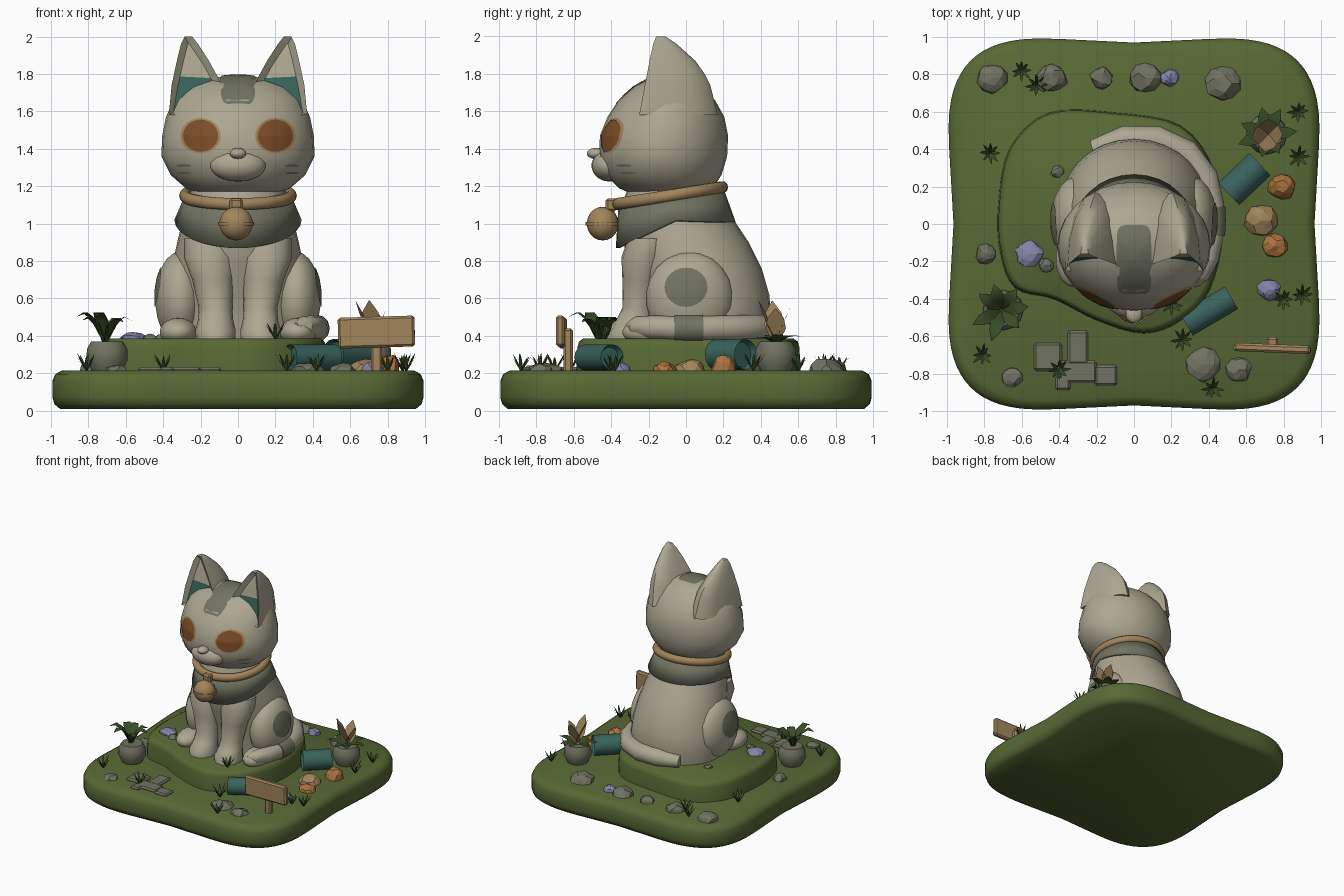
import bpy, bmesh, math, random
from math import sin, cos, pi
from mathutils import Vector, Matrix
from mathutils.bvhtree import BVHTree

if "Cube" in bpy.data.objects:
    bpy.data.objects.remove(bpy.data.objects["Cube"])
random.seed(4)

def mat(name, *c):
    m = bpy.data.materials.new(name)
    m.diffuse_color = (*c, 1)
    m.use_nodes = True
    m.node_tree.nodes["Principled BSDF"].inputs["Base Color"].default_value = m.diffuse_color
    return m

GRASS = mat("grass green", .098, .141, .035)
LEAF = mat("dark leaf green", .04, .075, .018)
STONE = mat("pale stone", .42, .39, .29)
GREY = mat("moss grey", .165, .17, .12)
TEAL = mat("teal", .04, .125, .105)
TAN = mat("tan", .36, .235, .105)
BROWN = mat("amber brown", .21, .075, .02)
PURPLE = mat("lilac crystal", .24, .23, .40)
ORANGE = mat("rust orange", .42, .17, .05)

def finish(name, bm, mats, angle=40, normals=True):
    if normals:
        bmesh.ops.recalc_face_normals(bm, faces=bm.faces)
    me = bpy.data.meshes.new(name)
    bm.to_mesh(me)
    bm.free()
    for m in mats if isinstance(mats, list) else [mats]:
        me.materials.append(m)
    o = bpy.data.objects.new(name, me)
    bpy.context.collection.objects.link(o)
    if angle:
        bpy.ops.object.select_all(action='DESELECT')
        o.select_set(True)
        bpy.context.view_layer.objects.active = o
        bpy.ops.object.shade_smooth_by_angle(angle=math.radians(angle))
    return o

def loft_bm(rings, caps=True):
    bm = bmesh.new()
    vs = [[bm.verts.new(p) for p in r] for r in rings]
    n = len(rings[0])
    for a, b in zip(vs, vs[1:]):
        for i in range(n):
            bm.faces.new((a[i], a[(i + 1) % n], b[(i + 1) % n], b[i]))
    if caps:
        bm.faces.new(vs[0])
        bm.faces.new(vs[-1])
    bmesh.ops.recalc_face_normals(bm, faces=bm.faces)
    return bm

def ring(z, cx, cy, hx, hy, n=24):
    return [(cx + hx * cos(2*pi*i/n), cy + hy * sin(2*pi*i/n), z) for i in range(n)]

def span(z, hx, y0, y1):
    return ring(z, 0, (y0 + y1) / 2, hx, (y1 - y0) / 2, 28)

def ball(name, c, r, m, rot=0):
    bm = bmesh.new()
    bmesh.ops.create_uvsphere(bm, u_segments=18, v_segments=11, radius=1,
        matrix=Matrix.Translation(c) @ Matrix.Rotation(rot, 4, 'Z') @ Matrix.Diagonal((*r, 1)))
    return finish(name, bm, m)

def box(name, c, s, m, rz=0, ry=0, bev=.012):
    bm = bmesh.new()
    bmesh.ops.create_cube(bm, size=1, matrix=Matrix.Translation(c) @ Matrix.Rotation(rz, 4, 'Z')
                          @ Matrix.Rotation(ry, 4, 'Y') @ Matrix.Diagonal((*s, 1)))
    bmesh.ops.bevel(bm, geom=bm.edges[:], offset=bev, segments=1, affect='EDGES')
    return finish(name, bm, m, 0)

def rock(name, x, y, r, h, m, z=.215):
    bm = bmesh.new()
    bmesh.ops.create_icosphere(bm, subdivisions=2, radius=1)
    for v in bm.verts:
        v.co *= random.uniform(.84, 1.08)
        v.co = Vector((x + v.co.x * r, y + v.co.y * r * .95, z + max(v.co.z, -.15) * h))
    return finish(name, bm, m, 0)

def tube(name, pts, radii, m, n=12):
    pts = [Vector(p) for p in pts]
    rings = []
    for i, p in enumerate(pts):
        t = (pts[min(i + 1, len(pts) - 1)] - pts[max(i - 1, 0)]).normalized()
        s = t.cross(Vector((0, 0, 1))).normalized()
        u = s.cross(t)
        rings.append([p + radii[i] * (s * cos(2*pi*k/n) + u * sin(2*pi*k/n)) for k in range(n)])
    return finish(name, loft_bm(rings), m)

def decal(name, target, ray, cu, cv, ru, rv, m, e=2, off=.006):
    # thin painted plate draped on a target by casting rays
    me = target.data
    tree = BVHTree.FromPolygons([v.co for v in me.vertices], [p.vertices for p in me.polygons])
    bm, rows, n = bmesh.new(), [], 24
    for f in (.02, .25, .5, .75, 1):
        row = []
        for i in range(n):
            c, s = cos(2*pi*i/n), sin(2*pi*i/n)
            o, d = ray(cu + ru*f*math.copysign(abs(c)**(2/e), c), cv + rv*f*math.copysign(abs(s)**(2/e), s))
            hit = tree.ray_cast(Vector(o), Vector(d))[0]
            row.append(bm.verts.new(hit - Vector(d) * off) if hit else None)
        rows.append(row)
    quads = [(a[i], a[(i+1) % n], b[(i+1) % n], b[i]) for a, b in zip(rows, rows[1:]) for i in range(n)]
    for q in quads + [tuple(rows[0])]:
        if all(q):
            bm.faces.new(q)
    return finish(name, bm, m)

# grass base: wavy rounded square
def base_ring(z, k, n=72):
    out = []
    for i in range(n):
        c, s = cos(2*pi*i/n), sin(2*pi*i/n)
        x, y = (math.copysign(abs(t)**(2/5.5), t) for t in (c, s))
        out.append((x*k*(1 - .035*cos(pi*y/1.3)**2), y*k*(1 - .03*cos(pi*x/1.3)**2), z))
    return out
finish("grass_base", loft_bm([base_ring(z, k) for z, k in
       ((.01, .96), (.035, .99), (.07, 1), (.16, 1), (.195, .985), (.215, .95))]), GRASS, 50)

# raised grass mound
ctrl = [(-.72, .1), (-.66, .4), (-.45, .59), (-.1, .59), (.25, .52), (.43, .27), (.47, -.05),
        (.4, -.35), (.25, -.51), (.05, -.58), (-.2, -.51), (-.42, -.4), (-.63, -.34), (-.71, -.15)]
curve = []
for i in range(len(ctrl)):
    p = [Vector(ctrl[(i + k) % len(ctrl)]) for k in (-1, 0, 1, 2)]
    for t in (0, .25, .5, .75):
        curve.append(.5*(2*p[1] + (p[2]-p[0])*t + (2*p[0]-5*p[1]+4*p[2]-p[3])*t*t
                         + (3*p[1]-p[0]-3*p[2]+p[3])*t**3))
mid = Vector((-.1, 0))
finish("grass_mound", loft_bm([[(*(mid + (p - mid) * k), z) for p in curve] for z, k in
       ((.2, 1.01), (.34, 1), (.37, .985), (.385, .95))]), GRASS, 50)

# cat body
finish("body", loft_bm([span(*r) for r in (
    (.37, .37, -.2, .43), (.5, .385, -.22, .455), (.62, .375, -.25, .445), (.76, .355, -.3, .405),
    (.9, .325, -.335, .335), (1.02, .295, -.345, .255), (1.12, .27, -.335, .2), (1.22, .24, -.3, .15))]), STONE, 60)

# head
head = finish("head", loft_bm([span(*r) for r in (
    (1.15, .19, -.27, .09), (1.19, .28, -.36, .145), (1.26, .36, -.43, .19), (1.36, .41, -.465, .22),
    (1.47, .405, -.46, .225), (1.57, .385, -.42, .205), (1.66, .345, -.36, .155), (1.73, .275, -.28, .09),
    (1.77, .18, -.21, .03), (1.79, .06, -.13, -.05))]), STONE, 60)
ball("muzzle", (0, -.41, 1.31), (.15, .095, .085), STONE)
ball("nose", (0, -.48, 1.375), (.045, .05, .03), STONE)

front = lambda u, v: ((u, -3, v), (0, 1, 0))
decal("head_patch", head, lambda u, v: ((u, v, 3), (0, 0, -1)), 0, -.19, .093, .185, GREY, 6)

for s, side in ((-1, "left"), (1, "right")):
    # eyes and whisker marks
    decal(side + "_eye_rim", head, front, s*.2, 1.47, .108, .095, TAN, 2, .003)
    decal(side + "_eye", head, front, s*.2, 1.47, .094, .086, BROWN, 2, .008)
    for z in (1.27, 1.31):
        decal(side + "_whisker", head, front, s*.29, z, .04, .006, GREY)
    # ears: flat front, rounded back, recessed inside with teal lower part
    rings = []
    for z, a, b, yf, yb in ((1.58, .04, .37, -.25, .17), (1.74, .085, .355, -.22, .13), (1.8, .117, .342, -.208, .1),
                            (1.87, .155, .327, -.195, .05), (1.96, .213, .305, -.175, -.05), (2.0, .245, .285, -.16, -.11)):
        c, h = (a + b) / 2, (b - a) / 2
        rings.append([(s*(c - h*cos(pi*k/8)), yf + (yb - yf)*sin(pi*k/8), z) for k in range(9)])
    bm = loft_bm(rings)
    inner = [f for f in bm.faces if f.normal.y < -.9]
    bmesh.ops.inset_region(bm, faces=inner, thickness=.033, depth=-.035)
    for f in inner:
        f.material_index = 1 if f.calc_center_median().z < 1.79 else 0
    finish(side + "_ear", bm, [STONE, TEAL], 45)
    # legs
    finish(side + "_front_leg", loft_bm([ring(z, s*cx, cy, hx, hy, 16) for z, cx, cy, hx, hy in (
        (.37, .12, -.3, .105, .125), (.43, .12, -.3, .108, .125), (.48, .12, -.275, .095, .1), (.55, .12, -.25, .09, .09),
        (.7, .135, -.24, .11, .1), (.82, .15, -.22, .14, .125), (.92, .15, -.18, .14, .13))]), STONE, 60)
    haunch = ball(side + "_haunch", (s*.31, .02, .6), (.135, .235, .25), STONE)
    ball(side + "_hind_foot", (s*.32, -.19, .42), (.1, .15, .075), STONE)
    decal(side + "_haunch_patch", haunch, lambda u, v: ((s*3, u, v), (-s, 0, 0)), 0, .66, .115, .105, GREY)

# tail wrapping to the right side, with a band
path = [(-.22, .4, .43), (-.05, .45, .44), (.12, .45, .44), (.28, .38, .44), (.38, .25, .44), (.415, .1, .44),
        (.415, -.05, .44), (.39, -.18, .445), (.35, -.27, .45), (.31, -.31, .45)]
tube("tail", path, [.05, .075, .075, .072, .07, .068, .066, .064, .055, .02], STONE)
tube("tail_band", [(.414, .09, .44), (.417, .02, .44), (.414, -.06, .44)], [.074, .074, .073], GREY)

# bandana
top, low = [], []
for i in range(32):
    a = 2*pi*i/32
    f = -sin(a)
    top.append((.285*cos(a), -.08 + .28*sin(a), 1.15 - .04*f))
    low.append((.34*cos(a), -.055 + .32*sin(a), 1.02 - (.15 if f > 0 else -.01) * f))
o = finish("bandana", loft_bm([top, low], False), GREY, 50)
o.modifiers.new("thickness", 'SOLIDIFY').thickness = .02

# collar and bell
bm, n = bmesh.new(), 10
vs = [[bm.verts.new(((.285 + .03*cos(2*pi*k/n))*cos(2*pi*i/36),
                     -.085 + (.28 + .03*cos(2*pi*k/n))*sin(2*pi*i/36),
                     1.15 + .045*sin(2*pi*i/36) + .033*sin(2*pi*k/n))) for k in range(n)] for i in range(36)]
for i in range(36):
    for k in range(n):
        j, l = (i + 1) % 36, (k + 1) % n
        bm.faces.new((vs[i][k], vs[j][k], vs[j][l], vs[i][l]))
finish("collar", bm, TAN)
ball("bell", (-.01, -.445, 1.0), (.09, .085, .09), TAN)
finish("bell_band", loft_bm([ring(z, -.01, -.445, .096, .091) for z in (.99, 1.01)]), TAN)
box("bell_tab", (-.01, -.4, 1.1), (.07, .06, .07), TAN)

# scattered stones and crystals
for x, y, r, h in ((-.76, .78, .085, .06), (-.44, .78, .085, .06), (-.17, .78, .065, .05), (.06, .78, .085, .06),
                   (.47, .75, .1, .07), (-.79, -.16, .06, .05), (-.65, -.82, .06, .03), (.37, -.75, .1, .04), (.56, -.78, .07, .04)):
    rock("stone", x, y, r, h, GREY)
for x, y, r in ((-.47, -.22, .04), (-.41, .28, .035)):
    rock("mound_stone", x, y, r, .025, GREY, .385)
rock("mound_crystal", -.56, -.16, .08, .04, PURPLE, .38)
rock("crystal", .19, .78, .05, .05, PURPLE)
rock("crystal", .72, -.35, .065, .05, PURPLE)
rock("rust_shard", .79, .2, .075, .09, ORANGE)
rock("rust_shard", .75, -.12, .07, .05, ORANGE)
rock("tan_shell", .68, .02, .095, .06, TAN)

# paving slabs
for x, y, w, d in ((-.46, -.71, .15, .15), (-.3, -.66, .11, .18), (-.3, -.79, .2, .12), (-.15, -.81, .12, .11), (-.38, -.85, .08, .08)):
    box("paving_slab", (x, y, .215), (w, d, .035), GREY)

# sign
box("sign_board", (.74, -.665, .42), (.41, .045, .165), TAN, -.04, -.03)
box("sign_post", (.74, -.63, .32), (.06, .05, .24), TAN)

# teal pipes with recessed ends
for x, y, z, a, length, r in ((.4, -.465, .285, .53, .28, .07), (.59, .24, .3, .76, .23, .082)):
    bm = bmesh.new()
    bmesh.ops.create_cone(bm, cap_ends=True, segments=16, radius1=r, radius2=r, depth=length,
        matrix=Matrix.Translation((x, y, z)) @ Matrix.Rotation(a, 4, 'Z') @ Matrix.Rotation(pi/2, 4, 'Y'))
    bmesh.ops.inset_individual(bm, faces=[f for f in bm.faces if len(f.verts) > 4], thickness=.015, depth=-.03)
    finish("teal_pipe", bm, TEAL)

# blades shared by grass tufts, leaves and petals
def blades(name, x, y, z, count, reach, rise, width, m, droop=0):
    bm = bmesh.new()
    for i in range(count):
        a = 2*pi*(i + random.uniform(-.2, .2))/count
        d, s = Vector((cos(a), sin(a), 0)), Vector((-sin(a), cos(a), 0))
        k, prev = random.uniform(.8, 1.1), None
        for t, w in ((0, .4), (.35, 1), (.7, .8), (1, .05)):
            p = Vector((x, y, z)) + d*reach*k*t + Vector((0, 0, rise*k*(t - droop*t*t)))
            row = [bm.verts.new(p - s*width*w/2), bm.verts.new(p + s*width*w/2)]
            if prev:
                bm.faces.new((prev[0], prev[1], row[1], row[0]))
            prev = row
    return finish(name, bm, m, 60, False)

for x, y, z in ((-.77, .38, .21), (-.81, -.7, .21), (.8, -.4, .21), (.9, -.38, .21), (.26, -.62, .21), (.88, .36, .21),
                (.2, -.43, .38), (-.4, -.78, .21), (.42, -.88, .21), (-.6, .82, .21), (.88, .6, .21), (-.52, .74, .21)):
    blades("grass_tuft", x, y, z, 8, .06, .09, .018, LEAF)

# potted plants
for x, y in ((-.7, -.46), (.71, .48)):
    finish("pot", loft_bm([ring(z, x, y, r, r, 12) for z, r in ((.21, .08), (.27, .11), (.33, .108), (.37, .085))]), GREY)
blades("broad_leaves", -.71, -.46, .36, 7, .16, .42, .075, LEAF, .68)
blades("flower_leaves", .71, .48, .36, 7, .15, .12, .07, LEAF, .7)
blades("flower_petals", .72, .48, .38, 4, .09, .2, .11, TAN)
